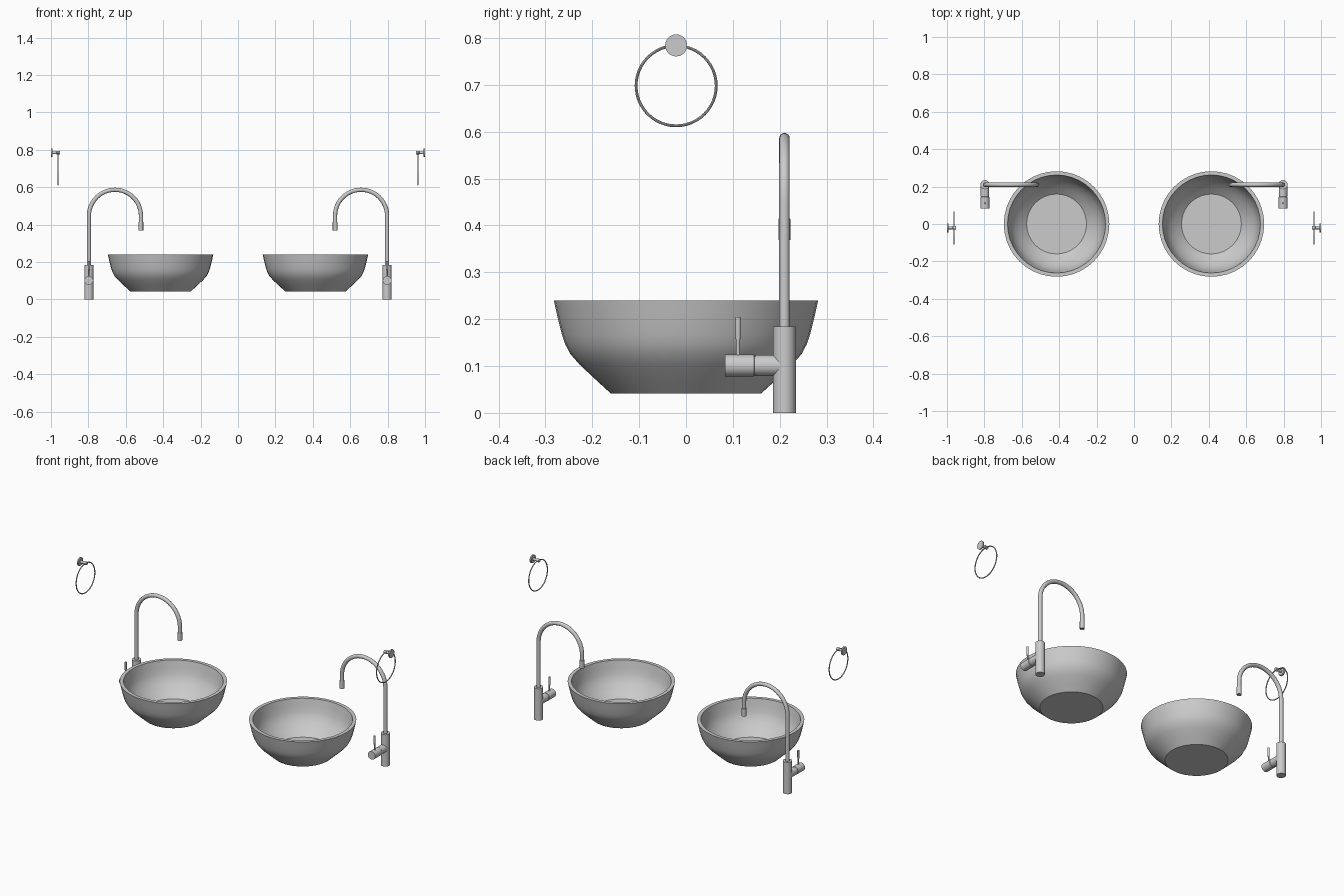
import bpy, bmesh, math
from mathutils import Matrix, Vector

if "Cube" in bpy.data.objects:
    bpy.data.objects.remove(bpy.data.objects["Cube"])


def finish(name, bm, angle=35):
    """Make the object, mirror it to the other side of x = 0, smooth it."""
    bmesh.ops.recalc_face_normals(bm, faces=bm.faces)
    me = bpy.data.meshes.new(name)
    bm.to_mesh(me)
    bm.free()
    ob = bpy.data.objects.new(name, me)
    bpy.context.collection.objects.link(ob)
    mod = ob.modifiers.new("Mirror", 'MIRROR')
    mod.use_mirror_merge = False
    bpy.ops.object.select_all(action='DESELECT')
    ob.select_set(True)
    bpy.context.view_layer.objects.active = ob
    bpy.ops.object.shade_smooth_by_angle(angle=math.radians(angle))
    return ob


def skin(bm, rings, closed=False):
    n = len(rings[0])
    pairs = list(zip(rings, rings[1:]))
    if closed:
        pairs.append((rings[-1], rings[0]))
    for a, b in pairs:
        for i in range(n):
            j = (i + 1) % n
            bm.faces.new((a[i], a[j], b[j], b[i]))
    if not closed:
        bm.faces.new(rings[0])
        bm.faces.new(rings[-1])


def lathe(name, profile, origin, axis=(0, 0, 1), n=24):
    """Revolve (radius, distance) points around an axis, capping both ends."""
    bm = bmesh.new()
    m = Matrix.Translation(origin) @ Vector((0, 0, 1)).rotation_difference(Vector(axis)).to_matrix().to_4x4()
    angs = [2 * math.pi * i / n for i in range(n)]
    skin(bm, [[bm.verts.new(m @ Vector((r * math.cos(a), r * math.sin(a), h))) for a in angs]
              for r, h in profile])
    return finish(name, bm)


def tube(name, path, normals, side, radius, n=12, closed=False):
    """Sweep a round section along a planar path; side is the plane normal."""
    bm = bmesh.new()
    s = Vector(side)
    rings = []
    for p, nv in zip(path, normals):
        rings.append([bm.verts.new(Vector(p) + radius * (math.cos(a) * Vector(nv) + math.sin(a) * s))
                      for a in (2 * math.pi * i / n for i in range(n))])
    skin(bm, rings, closed)
    return finish(name, bm)


# Vessel basin: outer wall up, over the rim, inner wall down to a flat floor
lathe("basin", [(0.160, 0.041), (0.195, 0.073), (0.228, 0.104), (0.247, 0.126), (0.258, 0.147),
                (0.265, 0.168), (0.274, 0.204), (0.282, 0.240),
                (0.262, 0.240), (0.255, 0.204), (0.247, 0.170), (0.238, 0.147), (0.222, 0.122),
                (0.195, 0.092), (0.160, 0.062)], (0.414, 0, 0), n=40)

# Tap body and spout
TX, TY = 0.797, 0.21
lathe("tap_body", [(0.0245, 0), (0.0245, 0.184)], (TX, TY, 0))
R, CZ = 0.139, 0.447
cx = TX - R
path, norms = [(TX, TY, 0.17)], [(1, 0, 0)]
for i in range(25):
    a = math.pi * i / 24
    d = (math.cos(a), 0, math.sin(a))
    path.append((cx + R * d[0], TY, CZ + R * d[2]))
    norms.append(d)
path.append((cx - R, TY, 0.40))
norms.append((-1, 0, 0))
tube("tap_spout", path, norms, (0, 1, 0), 0.0112, n=16)
lathe("spout_tip", [(0.009, 0.374), (0.009, 0.369), (0.0125, 0.369), (0.0125, 0.414), (0.0112, 0.415)],
      (cx - R, TY, 0), n=16)

# Side valve with a turning knob and thin lever
lathe("valve_neck", [(0.0225, 0), (0.0225, 0.062)], (TX, TY, 0.101), (0, -1, 0))
lathe("valve_knob", [(0.021, 0.062), (0.021, 0.064), (0.0235, 0.065), (0.0235, 0.127)],
      (TX, TY, 0.101), (0, -1, 0))
lathe("tap_lever", [(0.004, 0.11), (0.004, 0.15), (0.0058, 0.165), (0.0058, 0.205)],
      (TX, 0.111, 0), n=12)

# Towel ring: wall plate, stem with end knob, hanging ring
HY, HZ = -0.021, 0.784
lathe("ring_wall_plate", [(0.0235, 0), (0.0235, 0.007), (0.021, 0.009)], (1.0, HY, HZ), (-1, 0, 0))
lathe("ring_stem", [(0.0075, 0.008), (0.0075, 0.030), (0.0095, 0.031), (0.0095, 0.047)],
      (1.0, HY, HZ), (-1, 0, 0), n=16)
RR, RX, RZ = 0.0855, 0.962, 0.698
dirs = [(0, math.cos(2 * math.pi * i / 48), math.sin(2 * math.pi * i / 48)) for i in range(48)]
tube("towel_ring", [(RX, HY + RR * d[1], RZ + RR * d[2]) for d in dirs], dirs, (1, 0, 0),
     0.003, n=8, closed=True)
